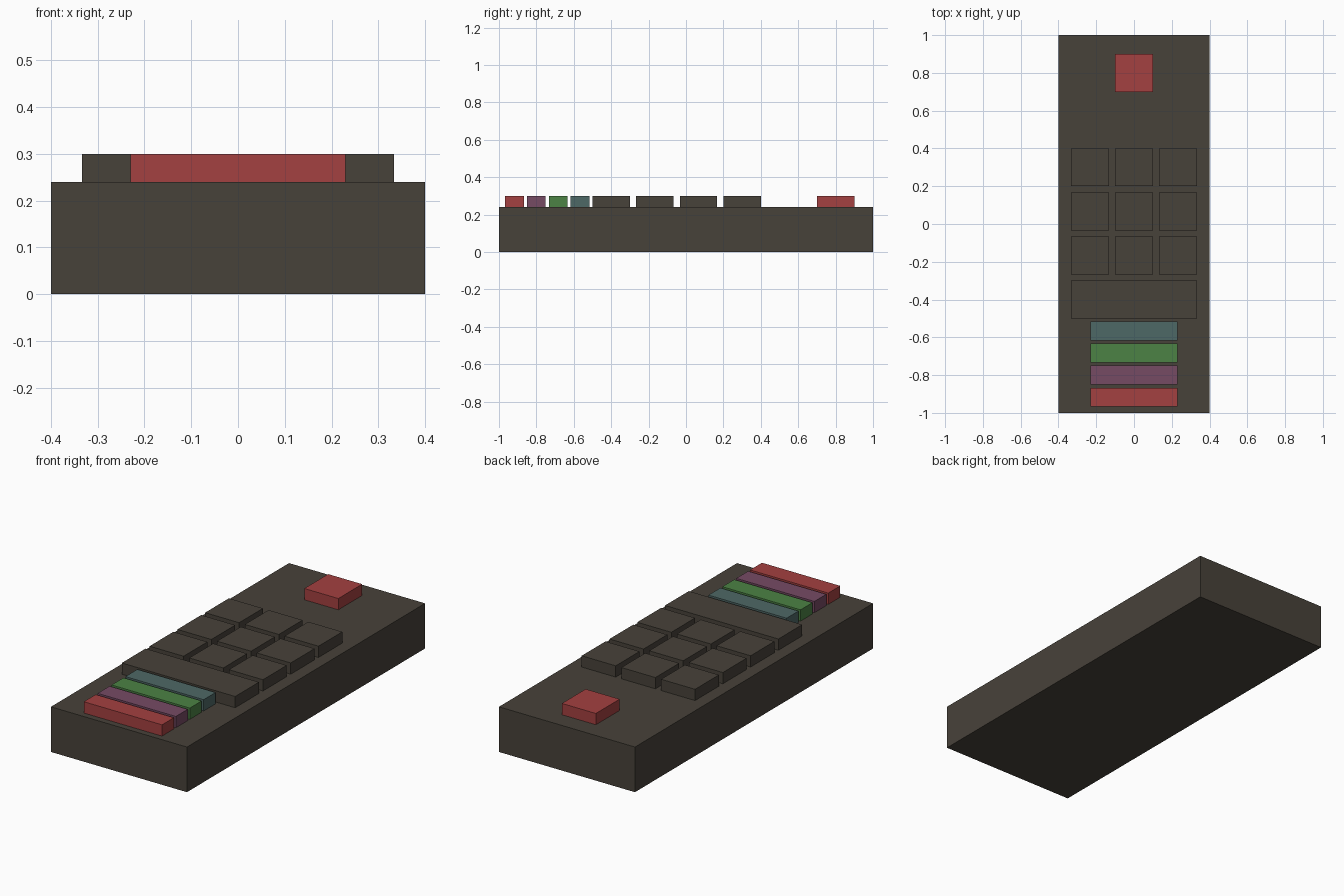
import bpy

if "Cube" in bpy.data.objects:
    bpy.data.objects.remove(bpy.data.objects["Cube"])

BODY_TOP, KEY_TOP = 0.24, 0.30


def material(name, rgb):
    m = bpy.data.materials.new(name)
    m.diffuse_color = (*rgb, 1.0)
    m.use_nodes = True
    m.node_tree.nodes["Principled BSDF"].inputs["Base Color"].default_value = m.diffuse_color
    return m


charcoal = material("charcoal", (0.064, 0.054, 0.042))
red = material("red", (0.37, 0.052, 0.052))
purple = material("purple", (0.18, 0.069, 0.127))
green = material("green", (0.072, 0.223, 0.058))
teal = material("teal", (0.076, 0.138, 0.133))


def box(name, x, y, width, depth, z0, z1, mat):
    bpy.ops.mesh.primitive_cube_add(size=1, location=(x, y, (z0 + z1) / 2))
    ob = bpy.context.object
    ob.name = name
    ob.scale = (width, depth, z1 - z0)
    bpy.ops.object.transform_apply(location=False, rotation=False, scale=True)
    ob.data.materials.append(mat)
    return ob


def key(name, x, y, width, depth, mat):
    return box(name, x, y, width, depth, BODY_TOP, KEY_TOP, mat)


# Handset body
box("body", 0, 0, 0.8, 2.0, 0, BODY_TOP, charcoal)

# Power button near the far end
key("power_button", 0, 0.8, 0.2, 0.2, red)

# Three by three keypad
pitch = 0.7 / 3
for row in range(3):
    for col in range(3):
        key(f"keypad_key_{row * 3 + col + 1}", (col - 1) * pitch,
            0.3 - row * pitch, 0.2, 0.2, charcoal)

# Wide key below the keypad
key("wide_key", 0, 0.3 - 3 * pitch, 2 * pitch + 0.2, 0.2, charcoal)

# Coloured bar keys at the near end
bars = [("teal", teal), ("green", green), ("purple", purple), ("red", red)]
for i, (name, mat) in enumerate(bars):
    key(f"{name}_bar_key", 0, -0.567 - i * pitch / 2, 0.46, 0.1, mat)
